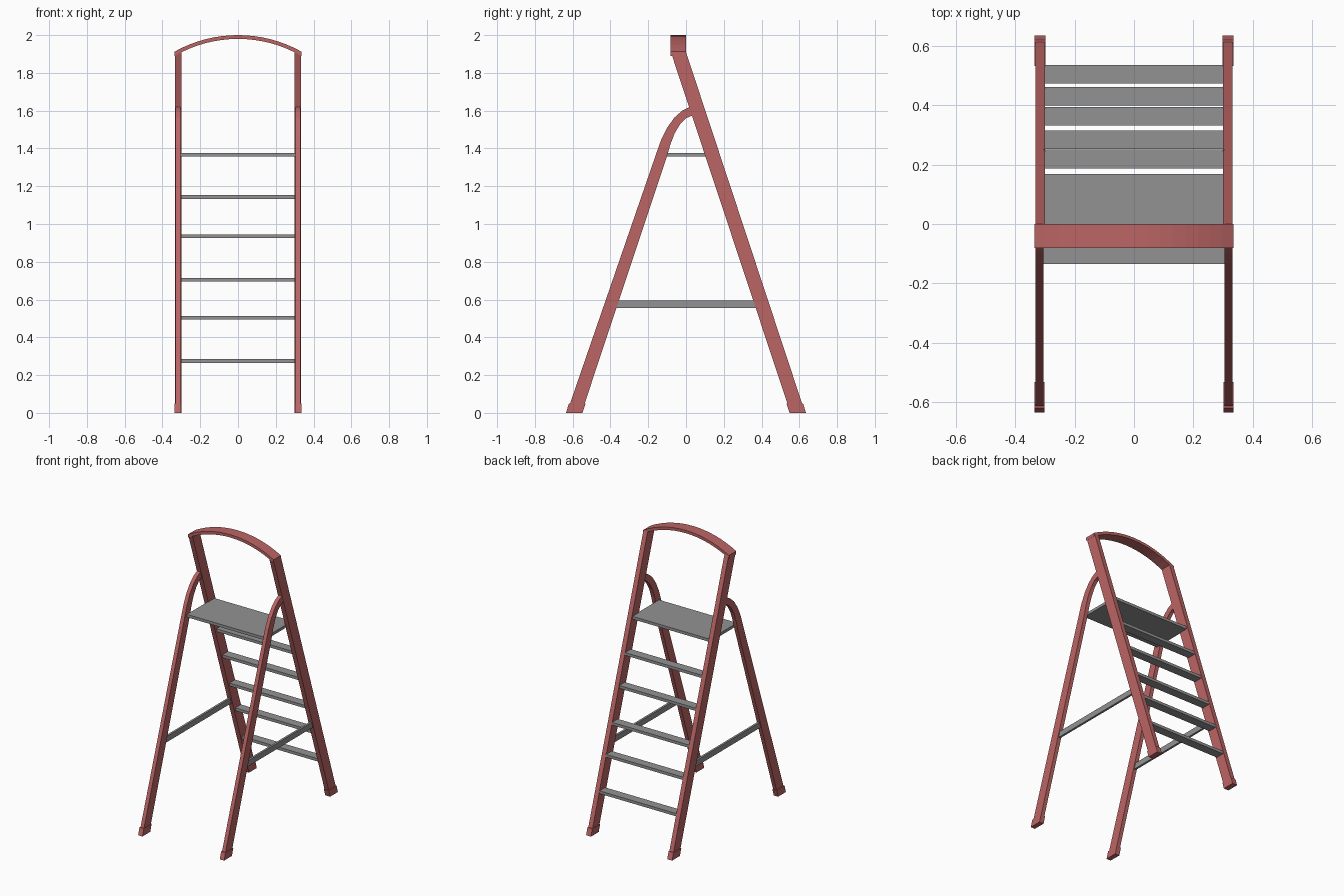
import bpy, bmesh, math

if "Cube" in bpy.data.objects:
    bpy.data.objects.remove(bpy.data.objects["Cube"])

def material(name, rgb):
    m = bpy.data.materials.new(name)
    m.diffuse_color = (*rgb, 1)
    m.use_nodes = True
    m.node_tree.nodes["Principled BSDF"].inputs["Base Color"].default_value = m.diffuse_color
    return m

RED = material("muted red", (0.50, 0.13, 0.13))
GREY = material("metal grey", (0.29, 0.29, 0.29))

def prism(name, pts, a, b, axis, mat):
    """Extrude a closed 2D profile from a to b along x (profile y,z) or y (profile x,z)."""
    put = (lambda p, d: (d, p[0], p[1])) if axis == "x" else (lambda p, d: (p[0], d, p[1]))
    bm = bmesh.new()
    lo = [bm.verts.new(put(p, a)) for p in pts]
    hi = [bm.verts.new(put(p, b)) for p in pts]
    bm.faces.new(lo)
    bm.faces.new(hi[::-1])
    n = len(pts)
    for i in range(n):
        bm.faces.new((lo[i], hi[i], hi[(i + 1) % n], lo[(i + 1) % n]))
    bmesh.ops.recalc_face_normals(bm, faces=bm.faces)
    me = bpy.data.meshes.new(name)
    bm.to_mesh(me)
    bm.free()
    me.materials.append(mat)
    ob = bpy.data.objects.new(name, me)
    bpy.context.collection.objects.link(ob)
    return ob

def box(y0, y1, z0, z1):
    return [(y0, z0), (y1, z0), (y1, z1), (y0, z1)]

# Side profiles (y, z)
rail = [(0.553, 0), (0.631, 0), (0.0, 1.91), (-0.08, 1.91)]
leg = [(-0.553, 0), (-0.631, 0), (-0.155, 1.38), (-0.132, 1.445), (-0.10, 1.51),
       (-0.06, 1.565), (-0.02, 1.60), (0.02, 1.62), (0.035, 1.575), (0.0, 1.56),
       (-0.03, 1.53), (-0.06, 1.48), (-0.083, 1.42), (-0.10, 1.36)]
foot = [(0.548, 0), (0.635, 0), (0.620, 0.05), (0.532, 0.05)]
front_foot = [(-y, z) for y, z in foot]
brace = box(-0.38, 0.38, 0.555, 0.595)

for s, side in ((-1, "left"), (1, "right")):
    prism(side + "_ladder_rail", rail, s * 0.30, s * 0.333, "x", RED)
    prism(side + "_front_leg", leg, s * 0.305, s * 0.332, "x", RED)
    prism(side + "_back_foot", foot, s * 0.298, s * 0.336, "x", RED)
    prism(side + "_front_foot", front_foot, s * 0.302, s * 0.336, "x", RED)
    prism(side + "_brace", brace, s * 0.311, s * 0.326, "x", GREY)

# Arched handle joining the rail tops
N = 16
def arc(half, z_end, z_mid):
    rise = z_mid - z_end
    r = (half * half + rise * rise) / (2 * rise)
    a = math.asin(half / r)
    return [(r * math.sin(t), z_mid - r + r * math.cos(t))
            for t in (-a + 2 * a * i / N for i in range(N + 1))]
handle = prism("top_handle", arc(0.335, 1.913, 2.0) + arc(0.335, 1.89, 1.98)[::-1],
               -0.081, 0.0, "y", RED)

# Platform and steps between the rails
prism("platform", box(-0.135, 0.168, 1.357, 1.377), -0.305, 0.305, "x", GREY)
steps = [(0.188, 1.143), (0.253, 0.935), (0.332, 0.705), (0.399, 0.504), (0.473, 0.275)]
for i, (y, z) in enumerate(steps):
    prism(f"step_{5 - i}", box(y, y + 0.063, z - 0.01, z + 0.01), -0.305, 0.305, "x", GREY)
